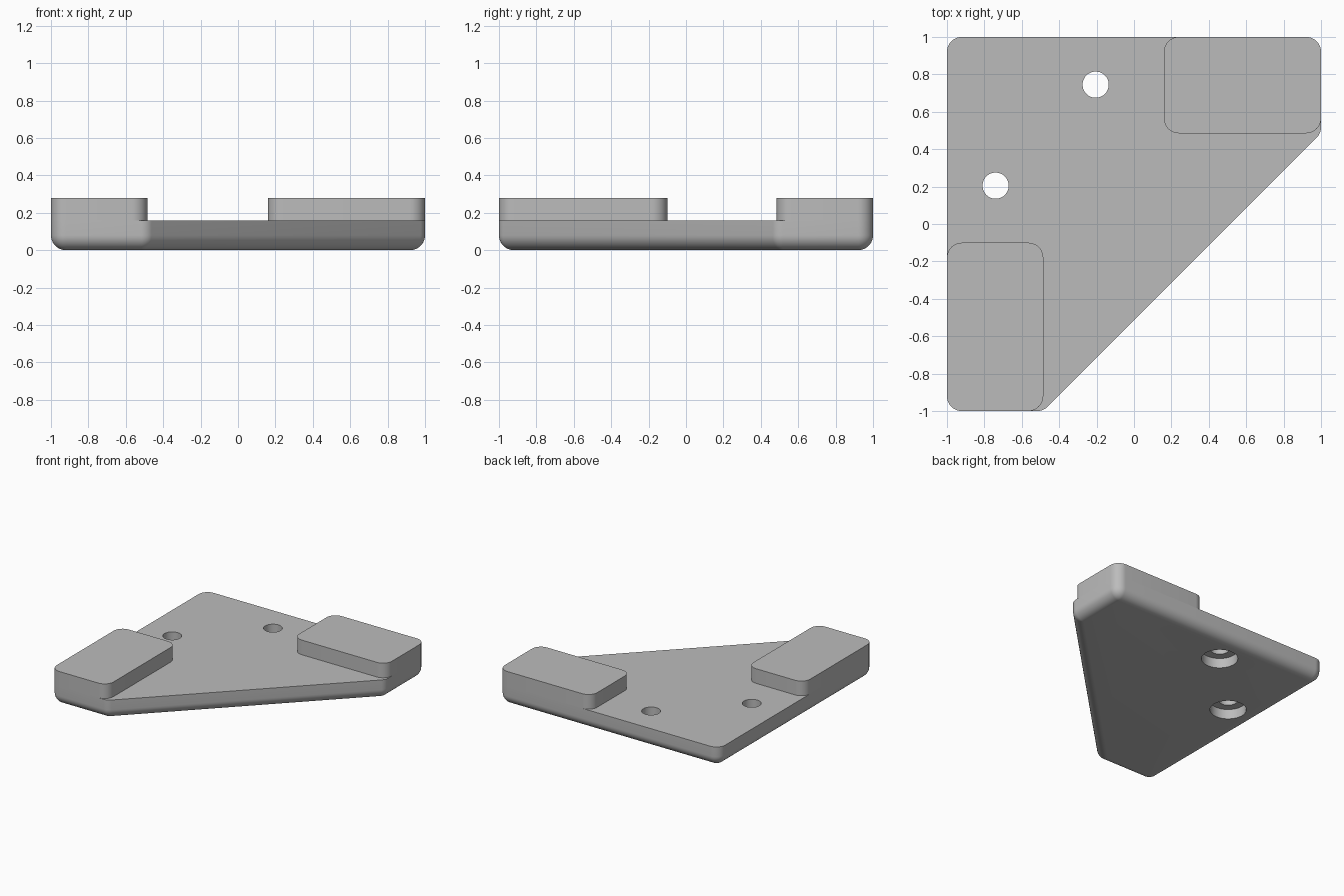
import bpy, bmesh
from math import cos, sin, pi, tan
from mathutils import Vector

if "Cube" in bpy.data.objects:
    bpy.data.objects.remove(bpy.data.objects["Cube"])

RADIUS = 0.08      # corner and lower edge rounding
TOP = 0.16         # plate thickness
PAD_TOP = 0.28
STEPS = 10

grey = bpy.data.materials.new("plain grey")
grey.use_nodes = True
colour = (0.5, 0.5, 0.5, 1)
grey.diffuse_color = colour
grey.node_tree.nodes["Principled BSDF"].inputs["Base Color"].default_value = colour


def outline(corners, inset=0):
    """Counter-clockwise convex outline with rounded corners, shrunk by inset."""
    ring = []
    for i, corner in enumerate(corners):
        here = Vector(corner)
        d_in = (here - Vector(corners[i - 1])).normalized()
        d_out = (Vector(corners[(i + 1) % len(corners)]) - here).normalized()
        turn = d_in.angle(d_out)
        normal = Vector((d_in.y, -d_in.x))
        centre = here - d_in * RADIUS * tan(turn / 2) - normal * RADIUS
        for s in range(STEPS + 1):
            a = turn * s / STEPS
            ring.append(centre + (normal * cos(a) + d_in * sin(a)) * (RADIUS - inset))
    return ring


def loft(name, rings):
    """Closed solid through a stack of (outline, height) rings."""
    bm = bmesh.new()
    stack = [[bm.verts.new((p[0], p[1], z)) for p in ring] for ring, z in rings]
    for low, high in zip(stack, stack[1:]):
        for i in range(len(low)):
            bm.faces.new((low[i - 1], low[i], high[i], high[i - 1]))
    bm.faces.new(stack[0][::-1])
    bm.faces.new(stack[-1])
    bmesh.ops.remove_doubles(bm, verts=bm.verts, dist=0.0001)
    bmesh.ops.recalc_face_normals(bm, faces=bm.faces)
    mesh = bpy.data.meshes.new(name)
    bm.to_mesh(mesh)
    bm.free()
    mesh.materials.append(grey)
    obj = bpy.data.objects.new(name, mesh)
    bpy.context.collection.objects.link(obj)
    return obj


def activate(obj):
    bpy.ops.object.select_all(action="DESELECT")
    obj.select_set(True)
    bpy.context.view_layer.objects.active = obj


def circle(x, y, r, n=48):
    return [(x + r * cos(2 * pi * i / n), y + r * sin(2 * pi * i / n)) for i in range(n)]


# Base plate with a cut-off corner and a rounded lower edge
plate_corners = [(-1, -1), (-0.485, -1), (1, 0.485), (1, 1), (-1, 1)]
layers = []
for s in range(STEPS + 1):
    a = pi / 2 * s / STEPS
    layers.append((outline(plate_corners, RADIUS * (1 - sin(a))), RADIUS * (1 - cos(a))))
layers.append((outline(plate_corners), TOP))
plate = loft("base_plate", layers)

# Screw holes, counterbored from below
for x, y in [(-0.74, 0.205), (-0.205, 0.745)]:
    wide, narrow = circle(x, y, 0.135), circle(x, y, 0.07)
    cutter = loft("hole_cutter", [(wide, -0.1), (wide, 0.08), (narrow, 0.08), (narrow, 0.3)])
    cutter.hide_render = True
    cut = plate.modifiers.new("hole", "BOOLEAN")
    cut.operation = "DIFFERENCE"
    cut.solver = "EXACT"
    cut.object = cutter
    activate(plate)
    bpy.ops.object.modifier_apply(modifier=cut.name)
    bpy.data.objects.remove(cutter)


# Raised pads at the two ends
def pad(name, x0, y0, x1, y1):
    ring = outline([(x0, y0), (x1, y0), (x1, y1), (x0, y1)])
    return loft(name, [(ring, TOP), (ring, PAD_TOP)])


front_pad = pad("front_pad", -1, -1, -0.485, -0.1)
back_pad = pad("back_pad", 0.16, 0.485, 1, 1)

for part in (plate, front_pad, back_pad):
    activate(part)
    bpy.ops.object.shade_smooth_by_angle(angle=pi / 6)
